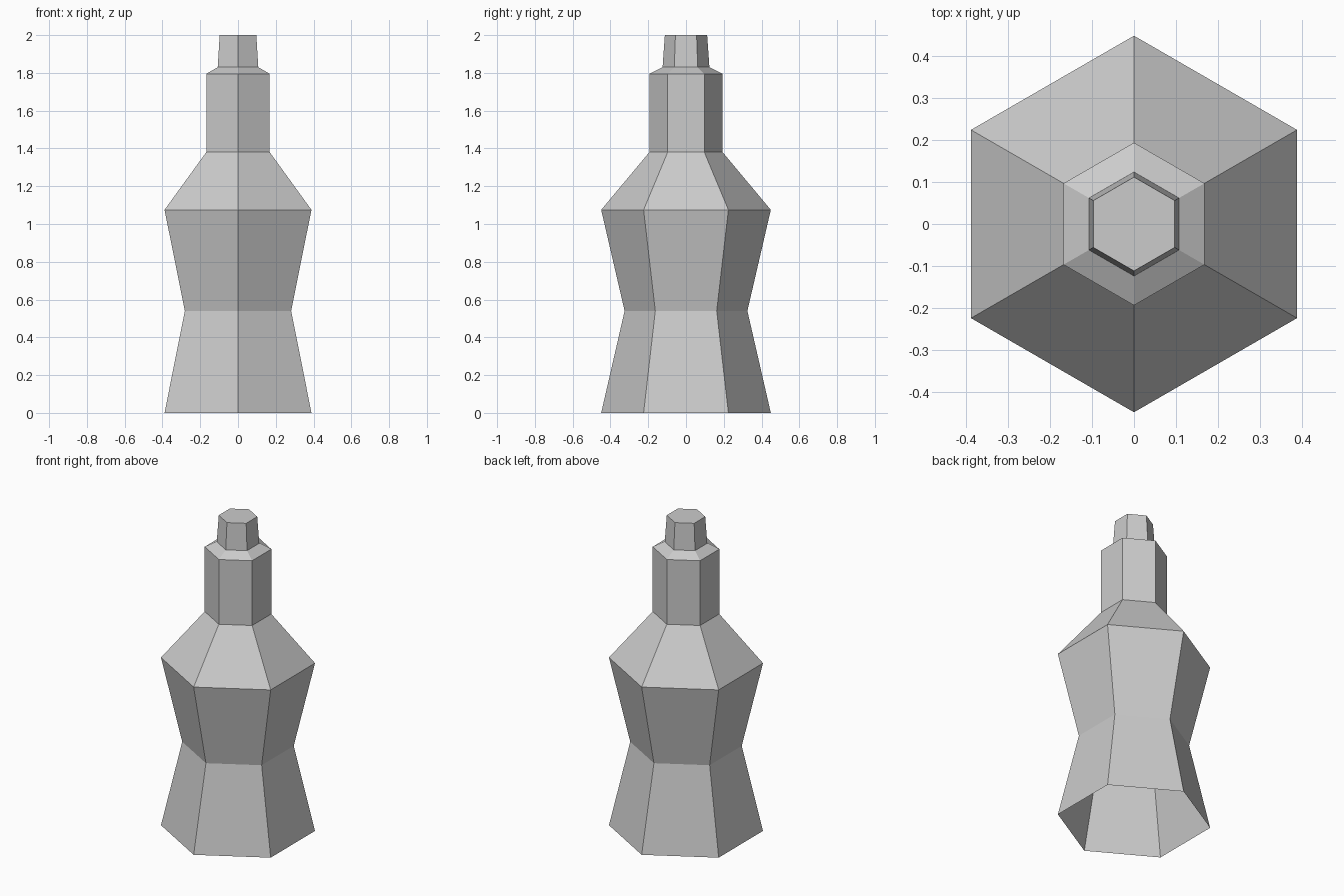
import bpy
import bmesh
from math import sin, cos, tau

if "Cube" in bpy.data.objects:
    bpy.data.objects.remove(bpy.data.objects["Cube"])

SIDES = 6

# Bottle outline: (radius, height), bottom to top
PROFILE = [
    (0.449, 0.0),    # open foot
    (0.325, 0.54),   # waist
    (0.449, 1.075),  # shoulder
    (0.194, 1.38),   # neck bottom
    (0.194, 1.795),  # neck top
    (0.124, 1.83),   # spout bottom
    (0.112, 2.0),    # spout top
]


def ring(bm, radius, z):
    # Corners point along +y and -y
    return [bm.verts.new((radius * sin(-tau * i / SIDES),
                          radius * cos(tau * i / SIDES), z))
            for i in range(SIDES)]


# Six-sided bottle wall
bm = bmesh.new()
rings = [ring(bm, r, z) for r, z in PROFILE]
for low, high in zip(rings, rings[1:]):
    for i in range(SIDES):
        j = (i + 1) % SIDES
        bm.faces.new((low[i], low[j], high[j], high[i]))

# Flat cap on the spout; the foot stays open
bm.faces.new(rings[-1])

mesh = bpy.data.meshes.new("bottle")
bm.to_mesh(mesh)
bm.free()
bottle = bpy.data.objects.new("bottle", mesh)
bpy.context.collection.objects.link(bottle)
